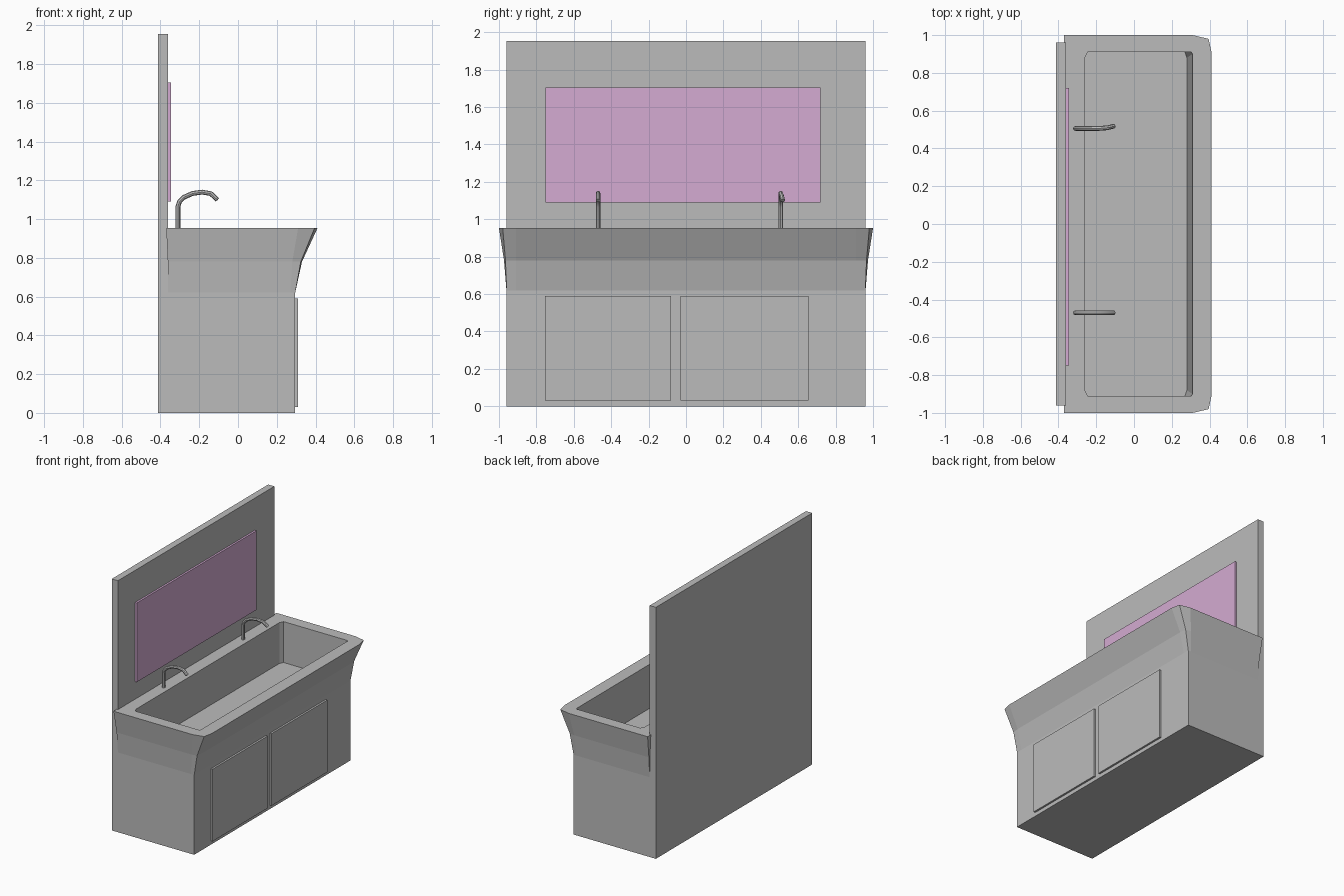
import bpy, bmesh
from mathutils import Vector

if "Cube" in bpy.data.objects:
    bpy.data.objects.remove(bpy.data.objects["Cube"])


def material(name, rgb):
    m = bpy.data.materials.new(name)
    m.diffuse_color = (*rgb, 1)
    m.use_nodes = True
    m.node_tree.nodes["Principled BSDF"].inputs["Base Color"].default_value = m.diffuse_color
    return m


GREY = material("grey", (0.5, 0.5, 0.5))
PINK = material("pink mirror", (0.66, 0.41, 0.645))


def finish(name, bm, mat):
    bmesh.ops.recalc_face_normals(bm, faces=bm.faces)
    me = bpy.data.meshes.new(name)
    bm.to_mesh(me)
    bm.free()
    me.materials.append(mat)
    ob = bpy.data.objects.new(name, me)
    bpy.context.collection.objects.link(ob)
    return ob


def extrude_y(name, profile, y0, y1, mat):
    """Extrude an (x, z) profile from y0 to y1."""
    bm = bmesh.new()
    a = [bm.verts.new((x, y0, z)) for x, z in profile]
    b = [bm.verts.new((x, y1, z)) for x, z in profile]
    bm.faces.new(a)
    bm.faces.new(b[::-1])
    n = len(a)
    for i in range(n):
        j = (i + 1) % n
        bm.faces.new((a[i], b[i], b[j], a[j]))
    return finish(name, bm, mat)


def plate(name, x0, x1, y0, y1, z0, z1, mat):
    return extrude_y(name, [(x0, z0), (x1, z0), (x1, z1), (x0, z1)], y0, y1, mat)


# cabinet and tall back panel in one L-shaped body
extrude_y("cabinet_and_back_panel",
          [(-0.413, 0), (0.295, 0), (0.295, 0.62), (-0.36, 0.62),
           (-0.36, 1.954), (-0.413, 1.954)], -0.96, 0.96, GREY)

# mirror and doors
plate("mirror", -0.36, -0.345, -0.75, 0.72, 1.09, 1.705, PINK)
plate("door_left", 0.295, 0.31, -0.755, -0.08, 0.03, 0.59, GREY)
plate("door_right", 0.295, 0.31, -0.03, 0.655, 0.03, 0.59, GREY)

# flared trough: half rings (z, corner points for y > 0), mirrored across y
rings = [
    (0.62, [(-0.36, 0.96), (0.27, 0.96), (0.295, 0.959), (0.295, 0.91)]),
    (0.78, [(-0.362, 0.973), (0.28, 0.973), (0.324, 0.965), (0.33, 0.91)]),
    (0.953, [(-0.37, 1.0), (0.31, 1.0), (0.395, 0.98), (0.41, 0.91)]),
    (0.953, [(-0.26, 0.88), (-0.245, 0.91), (0.303, 0.91), (0.31, 0.90)]),
    (0.635, [(-0.26, 0.88), (-0.245, 0.91), (0.27, 0.91), (0.28, 0.88)]),
]
bm = bmesh.new()
loops = []
for z, half in rings:
    pts = half + [(x, -y) for x, y in reversed(half)]
    loops.append([bm.verts.new((x, y, z)) for x, y in pts])
for a, b in zip(loops, loops[1:]):
    for i in range(8):
        j = (i + 1) % 8
        bm.faces.new((a[i], a[j], b[j], b[i]))
bm.faces.new(loops[-1])
sink = finish("sink_trough", bm, GREY)
# the underside is open, so make sure the rim faces up
rim = [p for p in sink.data.polygons if p.normal.z ** 2 > 0.99 and p.center.z > 0.9]
if rim[0].normal.z < 0:
    sink.data.flip_normals()


# curved taps
def tap(name, y, bend):
    path = [(-0.31, 0, 0.94), (-0.31, 0, 1.065), (-0.302, 0, 1.09), (-0.28, 0, 1.112),
            (-0.235, 0, 1.132), (-0.185, 0, 1.139), (-0.14, bend * 0.3, 1.131),
            (-0.107, bend, 1.1)]
    cu = bpy.data.curves.new(name, "CURVE")
    cu.dimensions = "3D"
    cu.bevel_depth = 0.0125
    cu.bevel_resolution = 2
    cu.use_fill_caps = True
    sp = cu.splines.new("POLY")
    sp.points.add(len(path) - 1)
    for p, c in zip(sp.points, path):
        p.co = (*(Vector(c) + Vector((0, y, 0))), 1)
    cu.materials.append(GREY)
    ob = bpy.data.objects.new(name, cu)
    bpy.context.collection.objects.link(ob)
    bpy.ops.object.select_all(action="DESELECT")
    bpy.context.view_layer.objects.active = ob
    ob.select_set(True)
    bpy.ops.object.convert(target="MESH")
    bpy.ops.object.shade_smooth_by_angle()


tap("tap_left", -0.47, 0.0)
tap("tap_right", 0.506, 0.012)
